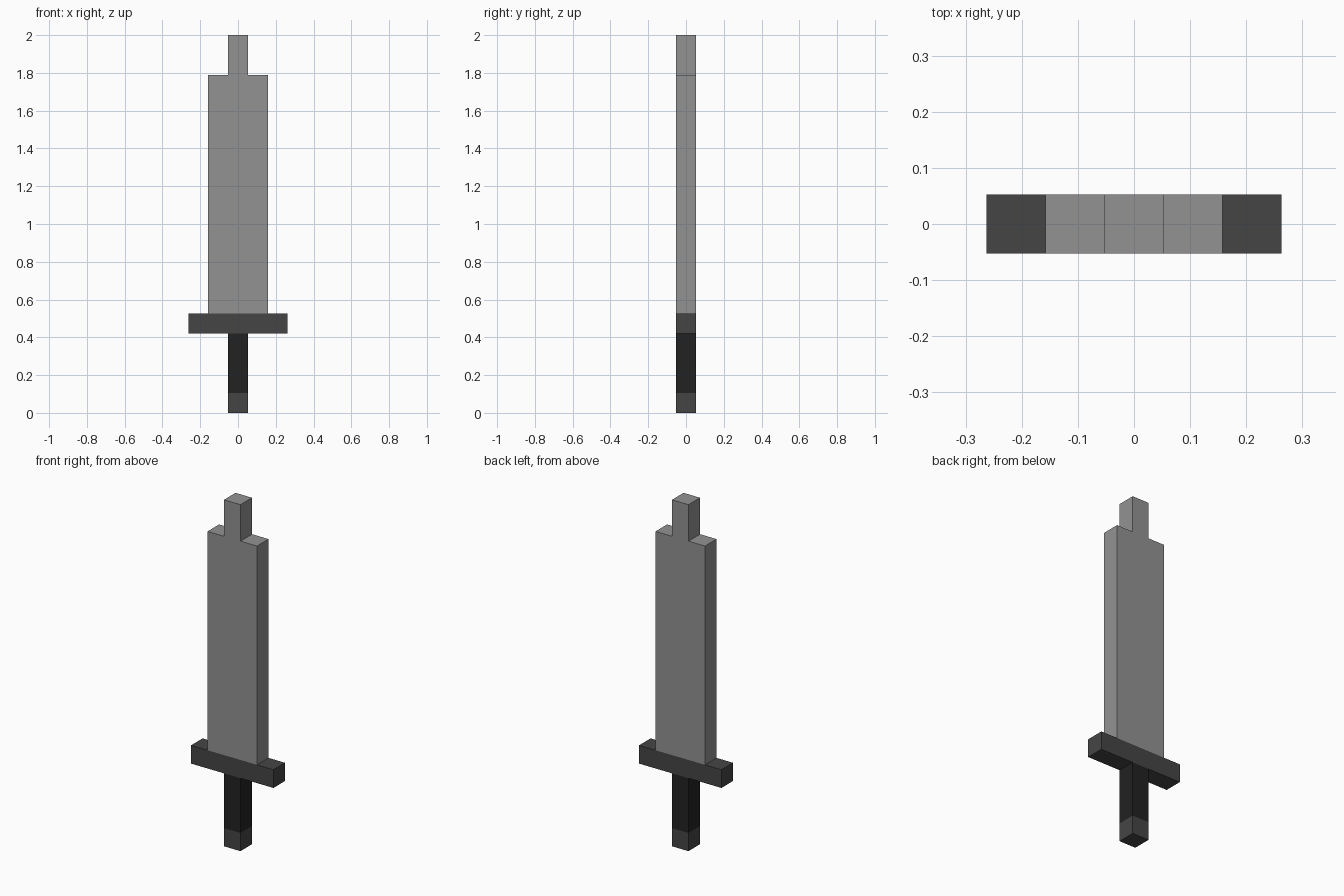
import bpy
import bmesh

cube = bpy.data.objects.get("Cube")
if cube:
    bpy.data.objects.remove(cube, do_unlink=True)

U = 2 / 19  # the whole sword sits on a grid of 19 blocks


def material(name, value):
    mat = bpy.data.materials.new(name)
    mat.use_nodes = True
    colour = (value, value, value, 1)
    mat.diffuse_color = colour
    bsdf = mat.node_tree.nodes["Principled BSDF"]
    bsdf.inputs["Base Color"].default_value = colour
    bsdf.inputs["Roughness"].default_value = 0.8
    return mat


def slab(name, outline, mat):
    """Extrude an (x, z) outline, in blocks, one block deep along y."""
    bm = bmesh.new()
    face = bm.faces.new([bm.verts.new((x * U, -U / 2, z * U)) for x, z in outline])
    extruded = bmesh.ops.extrude_face_region(bm, geom=[face])
    moved = [v for v in extruded["geom"] if isinstance(v, bmesh.types.BMVert)]
    bmesh.ops.translate(bm, verts=moved, vec=(0, U, 0))
    bmesh.ops.recalc_face_normals(bm, faces=bm.faces)
    mesh = bpy.data.meshes.new(name)
    bm.to_mesh(mesh)
    bm.free()
    mesh.materials.append(mat)
    obj = bpy.data.objects.new(name, mesh)
    bpy.context.collection.objects.link(obj)


def mirrored(half):
    """Complete a right-hand outline, listed bottom to top, across x = 0."""
    return half + [(-x, z) for x, z in reversed(half)]


steel = material("steel grey", 0.29)
iron = material("dark iron", 0.06)
leather = material("black leather", 0.016)

# Handle, from the bottom up
slab("pommel", mirrored([(0.5, 0), (0.5, 1)]), iron)
slab("grip", mirrored([(0.5, 1), (0.5, 4)]), leather)
slab("guard", mirrored([(2.5, 4), (2.5, 5)]), iron)

# Wide blade stepping in to a narrow tip
slab("blade", mirrored([(1.5, 5), (1.5, 17), (0.5, 17), (0.5, 19)]), steel)
